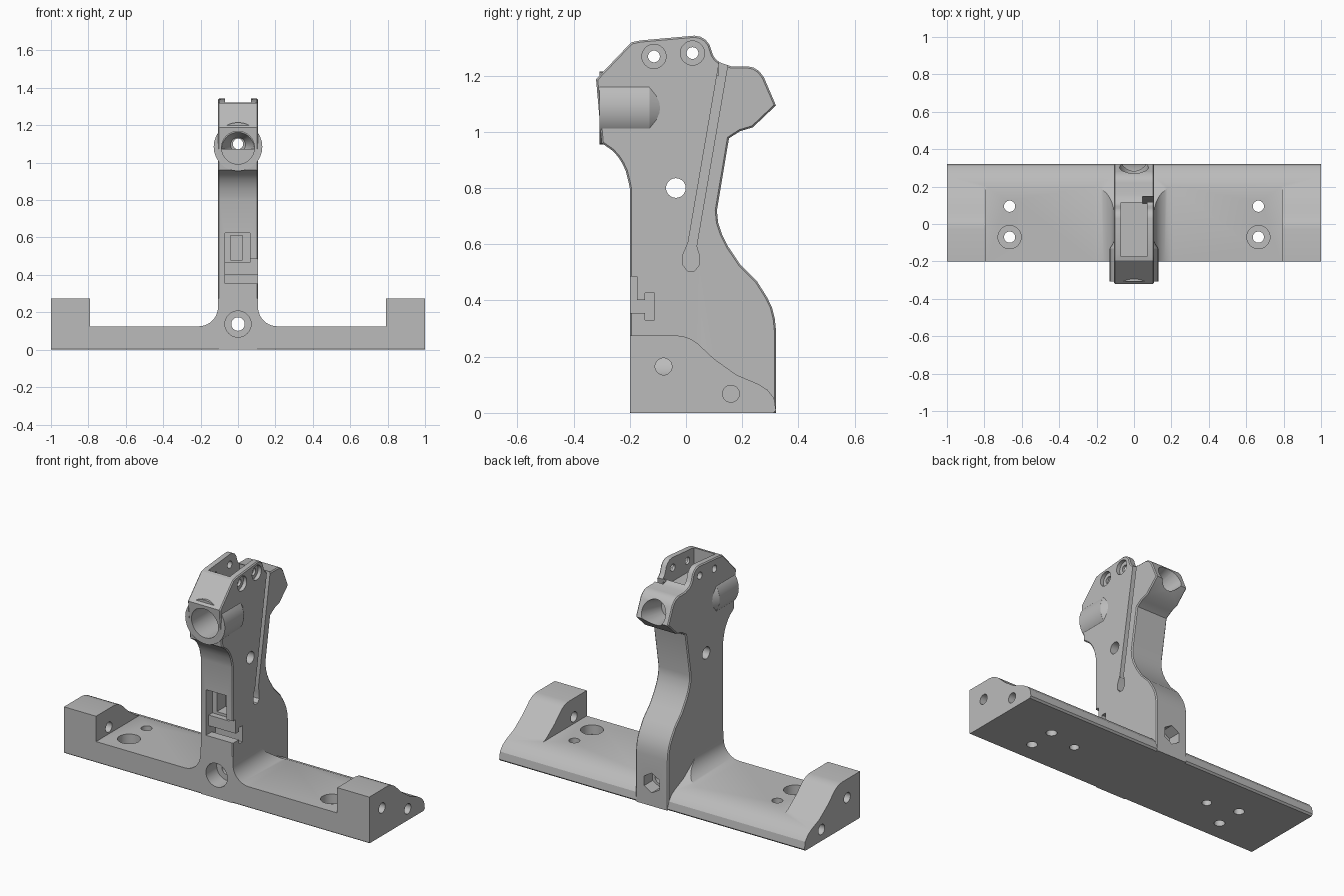
import bpy, bmesh, math
from mathutils import Vector, Matrix

cube = bpy.data.objects.get("Cube")
if cube:
    bpy.data.objects.remove(cube, do_unlink=True)

grey = bpy.data.materials.new("plain grey")
grey.use_nodes = True
grey.diffuse_color = (0.5, 0.5, 0.5, 1)
grey.node_tree.nodes["Principled BSDF"].inputs["Base Color"].default_value = (0.5, 0.5, 0.5, 1)


def make(name, bm):
    bmesh.ops.recalc_face_normals(bm, faces=bm.faces[:])
    mesh = bpy.data.meshes.new(name)
    bm.to_mesh(mesh)
    bm.free()
    mesh.materials.append(grey)
    ob = bpy.data.objects.new(name, mesh)
    bpy.context.collection.objects.link(ob)
    return ob


def prism(name, pts, a, b, axis="x", bevel=0):
    """Extrude a (y, z) profile along x, or an (x, z) profile along y."""
    place = (lambda p, d: (d, p[0], p[1])) if axis == "x" else (lambda p, d: (p[0], d, p[1]))
    bm = bmesh.new()
    ends = [[bm.verts.new(place(p, d)) for p in pts] for d in (a, b)]
    caps = [bm.faces.new(e) for e in ends]
    n = len(pts)
    for i in range(n):
        j = (i + 1) % n
        bm.faces.new((ends[0][i], ends[0][j], ends[1][j], ends[1][i]))
    if bevel:
        bmesh.ops.recalc_face_normals(bm, faces=bm.faces[:])
        edges = [e for f in caps for e in f.edges]
        bmesh.ops.bevel(bm, geom=edges, offset=bevel, segments=1, affect="EDGES")
    return make(name, bm)


def box(name, x0, x1, y0, y1, z0, z1):
    return prism(name, [(y0, z0), (y1, z0), (y1, z1), (y0, z1)], x0, x1)


def cyl(name, p0, p1, r0, r1=None, sides=32):
    p0, p1 = Vector(p0), Vector(p1)
    d = p1 - p0
    bm = bmesh.new()
    m = Matrix.Translation((p0 + p1) / 2) @ d.to_track_quat("Z", "Y").to_matrix().to_4x4()
    bmesh.ops.create_cone(bm, cap_ends=True, segments=sides, radius1=r0,
                          radius2=r0 if r1 is None else r1, depth=d.length, matrix=m)
    return make(name, bm)


def combine(body, tool, op="DIFFERENCE"):
    mod = body.modifiers.new("combine", "BOOLEAN")
    mod.operation, mod.solver, mod.object = op, "EXACT", tool
    bpy.context.view_layer.objects.active = body
    bpy.ops.object.modifier_apply(modifier=mod.name)
    bpy.data.objects.remove(tool, do_unlink=True)


# Base: sloped rail with a stepped pocket on each side of the column
body = prism("bracket_body", [
    (-.2, .005), (-.195, 0), (.31, 0), (.32, .01), (.313, .053), (.29, .082), (.256, .103),
    (.18, .135), (.1, .192), (.039, .249), (.02, .261), (0, .27), (-.03, .275), (-.2, .275)], -1, 1)
for s in (1, -1):
    arc = [(.21 - .103 * math.sin(t), .228 - .103 * math.cos(t))
           for t in (i * math.pi / 20 for i in range(11))]
    pocket = [(.79, .5), (.79, .125)] + arc + [(.107, .5)]
    combine(body, prism("pocket", [(s * x, z) for x, z in pocket], -.4, .45, "y"))

# Column with head
column = prism("column", [
    (-.2, 0), (-.2, .8), (-.206, .828), (-.214, .86), (-.227, .888), (-.243, .913), (-.263, .934),
    (-.3, .96), (-.32, 1.187), (-.195, 1.318), (-.163, 1.325), (.03, 1.342), (.052, 1.338),
    (.07, 1.327), (.084, 1.309), (.096, 1.272), (.106, 1.258), (.12, 1.247), (.16, 1.233),
    (.22, 1.233), (.241, 1.228), (.26, 1.216), (.277, 1.194), (.32, 1.094), (.238, 1.016),
    (.192, 1.002), (.153, .977), (.11, .721), (.114, .678), (.128, .635), (.149, .593),
    (.192, .529), (.252, .469), (.288, .412), (.306, .375), (.316, .335), (.32, .295),
    (.32, 0)], -.107, .107, bevel=.006)
combine(body, column, "UNION")

# Swollen boss around the front bore
combine(body, cyl("boss", (0, -.308, 1.085), (0, -.13, 1.085), .13), "UNION")
combine(body, cyl("boss_taper", (0, -.131, 1.085), (0, -.08, 1.085), .13, .1), "UNION")

# Front bore, through hole and flared rear socket
combine(body, cyl("front_bore", (0, -.45, 1.08), (0, -.12, 1.08), .088))
combine(body, cyl("bore_cone", (0, -.121, 1.08), (0, -.03, 1.095), .088, .04))
combine(body, cyl("bore_through", (0, -.1, 1.1), (0, .3, 1.1), .028))
combine(body, cyl("rear_socket", (0, .15, 1.11), (0, .36, 1.145), .055, .085))

# Top slot, pin holes and their counterbores
combine(body, box("top_slot", -.07, .07, -.175, .115, 1.2, 1.5))
for y, z in ((-.114, 1.268), (.023, 1.28)):
    combine(body, cyl("pin_hole", (-.3, y, z), (.3, y, z), .021))
    combine(body, cyl("pin_counterbore", (.085, y, z), (.3, y, z), .043))
combine(body, cyl("cross_hole", (-.3, -.036, .8), (.3, -.036, .8), .035))

# Long spring groove and its end pocket on the left face
combine(body, prism("groove", [(.004, .585), (.036, .585), (.159, 1.3), (.127, 1.3)], .045, .3))
combine(body, prism("groove_pocket", [
    (.005, .505), (.03, .505), (.046, .525), (.046, .565), (.035, .6), (.005, .6),
    (-.01, .565), (-.01, .525)], .045, .3))

# Latch recesses in the front face
combine(body, box("latch_slot", -.07, .3, -.4, -.13, .355, .402))
combine(body, box("latch_tee", -.07, .3, -.145, -.112, .33, .426))
combine(body, box("latch_step", -.07, .3, -.4, -.174, .39, .485))
combine(body, box("latch_window", -.07, .065, -.4, -.14, .465, .625))
combine(body, box("latch_pocket", -.04, .025, -.2, -.06, .48, .61))

# Lengthwise bolt hole through the column foot
combine(body, cyl("foot_hole", (0, -.5, .137), (0, .5, .137), .036))
combine(body, cyl("foot_counterbore", (0, -.5, .137), (0, -.1, .137), .07))
combine(body, cyl("foot_nut_recess", (0, .24, .137), (0, .5, .137), .058, sides=6))

# Base bolt holes and end-block holes
for s in (1, -1):
    x = s * .665
    combine(body, cyl("bolt_hole", (x, .095, -.1), (x, .095, .4), .03))
    combine(body, cyl("screw_hole", (x, -.07, -.1), (x, -.07, .4), .03))
    combine(body, cyl("screw_counterbore", (x, -.07, .07), (x, -.07, .4), .062))
    combine(body, cyl("blind_hole", (s * .47, .055, -.1), (s * .47, .055, .08), .027))
    combine(body, cyl("upper_end_hole", (s * 1.1, -.08, .165), (s * .75, -.08, .165), .03))
    combine(body, cyl("lower_end_hole", (s * 1.1, .16, .068), (s * .8, .16, .068), .03))

# Shading
bpy.ops.object.select_all(action="DESELECT")
body.select_set(True)
bpy.context.view_layer.objects.active = body
bpy.ops.object.shade_smooth_by_angle(angle=math.radians(28))
